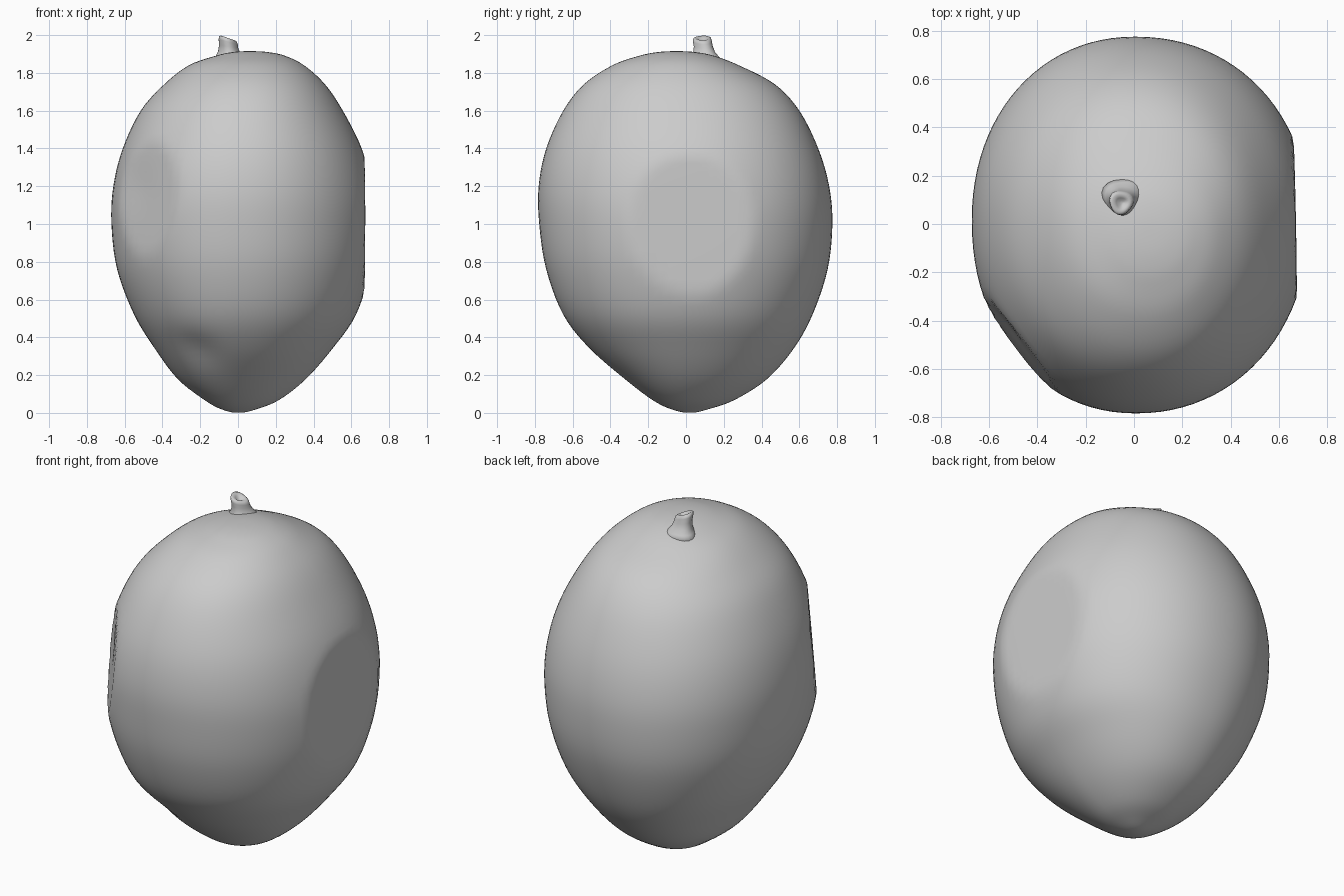
import bpy, bmesh, math
from mathutils import Vector

if "Cube" in bpy.data.objects:
    bpy.data.objects.remove(bpy.data.objects["Cube"])


def spow(v, p):
    return math.copysign(abs(v) ** p, v)


def loft(name, rings):
    """Skin a list of closed rings and close both ends with a fan."""
    bm = bmesh.new()
    loops = [[bm.verts.new(p) for p in r] for r in rings]
    n = len(loops[0])
    for a, b in zip(loops, loops[1:]):
        for i in range(n):
            j = (i + 1) % n
            bm.faces.new((a[i], a[j], b[j], b[i]))
    for loop, flip in ((loops[0], True), (loops[-1], False)):
        c = bm.verts.new(sum((v.co for v in loop), Vector()) / n)
        for i in range(n):
            j = (i + 1) % n
            f = (loop[j], loop[i], c) if flip else (loop[i], loop[j], c)
            bm.faces.new(f)
    bmesh.ops.recalc_face_normals(bm, faces=bm.faces)
    me = bpy.data.meshes.new(name)
    bm.to_mesh(me)
    bm.free()
    for p in me.polygons:
        p.use_smooth = True
    ob = bpy.data.objects.new(name, me)
    bpy.context.collection.objects.link(ob)
    return ob


# Body profile: height, left, right, front, back extents
ROWS = [
    (0, 0, 0, .02, .02), (.02, -.09, .10, -.08, .12), (.07, -.18, .22, -.18, .26),
    (.18, -.32, .36, -.325, .43), (.34, -.44, .50, -.51, .57),
    (.52, -.55, .625, -.65, .67), (.76, -.64, .70, -.74, .75),
    (1.0, -.67, .725, -.777, .775), (1.2, -.66, .71, -.78, .758),
    (1.4, -.61, .655, -.74, .70), (1.6, -.515, .555, -.65, .60),
    (1.74, -.39, .46, -.54, .47), (1.84, -.26, .35, -.39, .28),
    (1.89, -.12, .25, -.25, .15), (1.91, -.03, .16, -.15, .05),
    (1.915, .06, .06, -.05, -.05),
]


def ghost(pole, row):
    return (row[0],) + tuple(2 * p - r for p, r in zip(pole[1:], row[1:]))


def smooth_rows(rows, steps):
    """Catmull-Rom interpolation, mirrored through both poles."""
    pts = [ghost(rows[0], rows[1])] + rows + [ghost(rows[-1], rows[-2])]
    for i in range(1, len(pts) - 2):
        for s in range(steps):
            t = s / steps
            if i == 1 and s == 0:
                continue
            yield [.5 * (2 * b + (c - a) * t + (2 * a - 5 * b + 4 * c - d) * t * t
                         + (3 * b - a - 3 * c + d) * t ** 3)
                   for a, b, c, d in zip(*pts[i - 1:i + 3])]


# Pressed flat patches: normal and offset
FLATS = [(Vector((1, .02, 0)), .668), (Vector((-.8, -.6, .08)), .768)]
# Shallow dents: centre, radius, depth
DENTS = [(Vector((-.22, -.46, .30)), .13, .022), (Vector((-.53, -.42, 1.2)), .13, .008)]


def press(p):
    for n, off in FLATS:
        ex = p.dot(n) - off
        if ex > 0:
            p = p - n * ex * .96
    for c, r, depth in DENTS:
        inward = (Vector((0, 0, 1)) - p).normalized()
        p = p + inward * depth * math.exp(-((p - c).length / r) ** 2)
    return p


rings = []
SEG = 96
for z, xl, xr, yf, yb in smooth_rows(ROWS, 5):
    k = (z / 1.915) ** 4
    cx, cy = .06 * k, .02 - .07 * k
    ring = []
    for i in range(SEG):
        a = math.tau * i / SEG
        c, s = math.cos(a), math.sin(a)
        rx = xr - cx if c > 0 else cx - xl
        ry = yb - cy if s > 0 else cy - yf
        ring.append(press(Vector((cx + rx * spow(c, 2 / 2.1), cy + ry * spow(s, 2 / 2.1), z))))
    rings.append(ring)
loft("fruit_body", rings)

# Stem stub: centre x, centre y, height, radius, with a slanted hollow top
STEM = [(-.045, .105, 1.85, .10), (-.045, .105, 1.888, .072), (-.047, .10, 1.91, .058),
        (-.05, .095, 1.94, .05), (-.053, .09, 1.965, .05), (-.054, .088, 1.98, .047),
        (-.054, .087, 1.985, .036), (-.052, .087, 1.978, .022), (-.05, .087, 1.965, .01)]
rings = []
for cx, cy, z, r in STEM:
    tilt = max(0, (z - 1.9) / .085) * .35
    ring = []
    for i in range(24):
        a = math.tau * i / 24
        rr = r * (1 + .07 * math.cos(3 * a + z * 9))
        dx = rr * math.cos(a)
        ring.append(Vector((cx + dx, cy + rr * math.sin(a), z - tilt * dx)))
    rings.append(ring)
loft("stem", rings)
